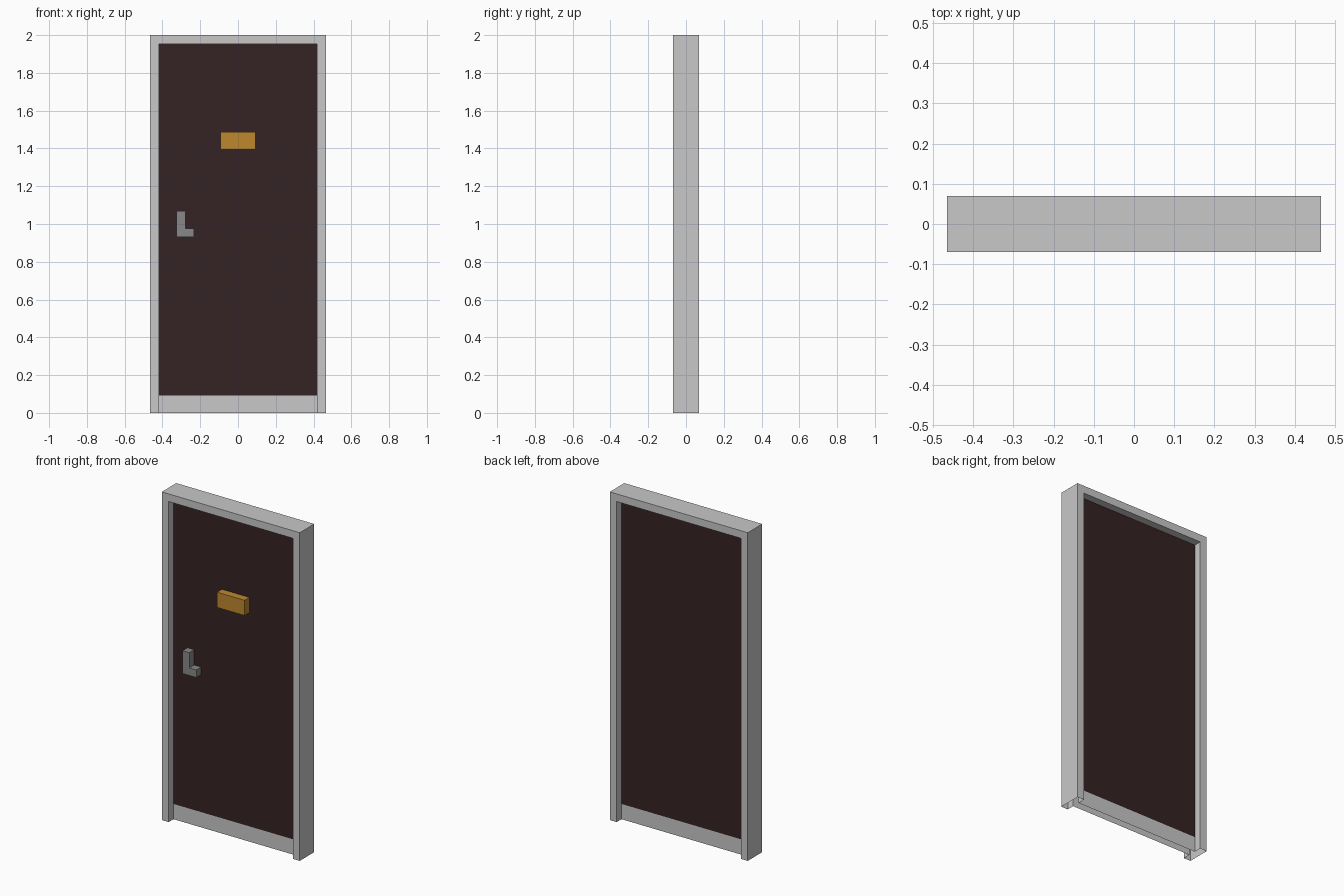
import bpy, bmesh

if "Cube" in bpy.data.objects:
    bpy.data.objects.remove(bpy.data.objects["Cube"])

U = 2 / 43  # the block size; every part sits on this grid


def material(name, rgb):
    m = bpy.data.materials.new(name)
    m.diffuse_color = (*rgb, 1)
    m.use_nodes = True
    m.node_tree.nodes["Principled BSDF"].inputs["Base Color"].default_value = m.diffuse_color
    return m


light_grey = material("light grey", (0.578, 0.578, 0.578))
dark_brown = material("dark brown", (0.036, 0.016, 0.017))
gold = material("gold", (0.51, 0.245, 0.026))
mid_grey = material("mid grey", (0.25, 0.25, 0.25))


def prism(name, profile, levels, mat, skip=(), back=True):
    """Extrude an x/z profile along y; skip holds (edge, layer) walls left open."""
    bm = bmesh.new()
    rings = [[bm.verts.new((x * U, y * U, z * U)) for x, z in profile] for y in levels]
    n = len(profile)
    bm.faces.new(rings[0])
    if back:
        bm.faces.new(rings[-1][::-1])
    for layer in range(len(levels) - 1):
        a, b = rings[layer], rings[layer + 1]
        for i in range(n):
            if (i, layer) not in skip:
                j = (i + 1) % n
                bm.faces.new((a[j], a[i], b[i], b[j]))
    mesh = bpy.data.meshes.new(name)
    bm.to_mesh(mesh)
    bm.free()
    mesh.materials.append(mat)
    obj = bpy.data.objects.new(name, mesh)
    bpy.context.collection.objects.link(obj)
    return obj


def rect(x0, x1, z0, z1):
    return [(x0, z0), (x1, z0), (x1, z1), (x0, z1)]


# Door frame: hollow arch, open underneath and open where the door joins it
arch = [(9, 0), (10, 0), (10, 43), (-10, 43), (-10, 0), (-9, 0), (-9, 42), (9, 42)]
open_bottom = {(i, layer) for i in (0, 4) for layer in range(3)}
door_joint = {(i, 1) for i in (5, 6, 7)}
prism("door_frame", arch, (-1.5, -0.5, 0.5, 1.5), light_grey, open_bottom | door_joint)

# Door leaf and bottom plate: edges are closed by the frame, underside is open
edges = {(i, 0) for i in range(4)}
prism("door_leaf", rect(-9, 9, 2, 42), (-0.5, 0.5), dark_brown, edges)
prism("bottom_plate", rect(-9, 9, 0, 2), (-0.5, 0.5), light_grey, edges)

# Name plate and L-shaped handle on the front only
prism("name_plate", rect(-2, 2, 30, 32), (-1.5, -0.5), gold, back=False)
handle = [(-7, 20), (-5, 20), (-5, 21), (-6, 21), (-6, 23), (-7, 23)]
prism("handle", handle, (-1.5, -0.5), mid_grey, back=False)
